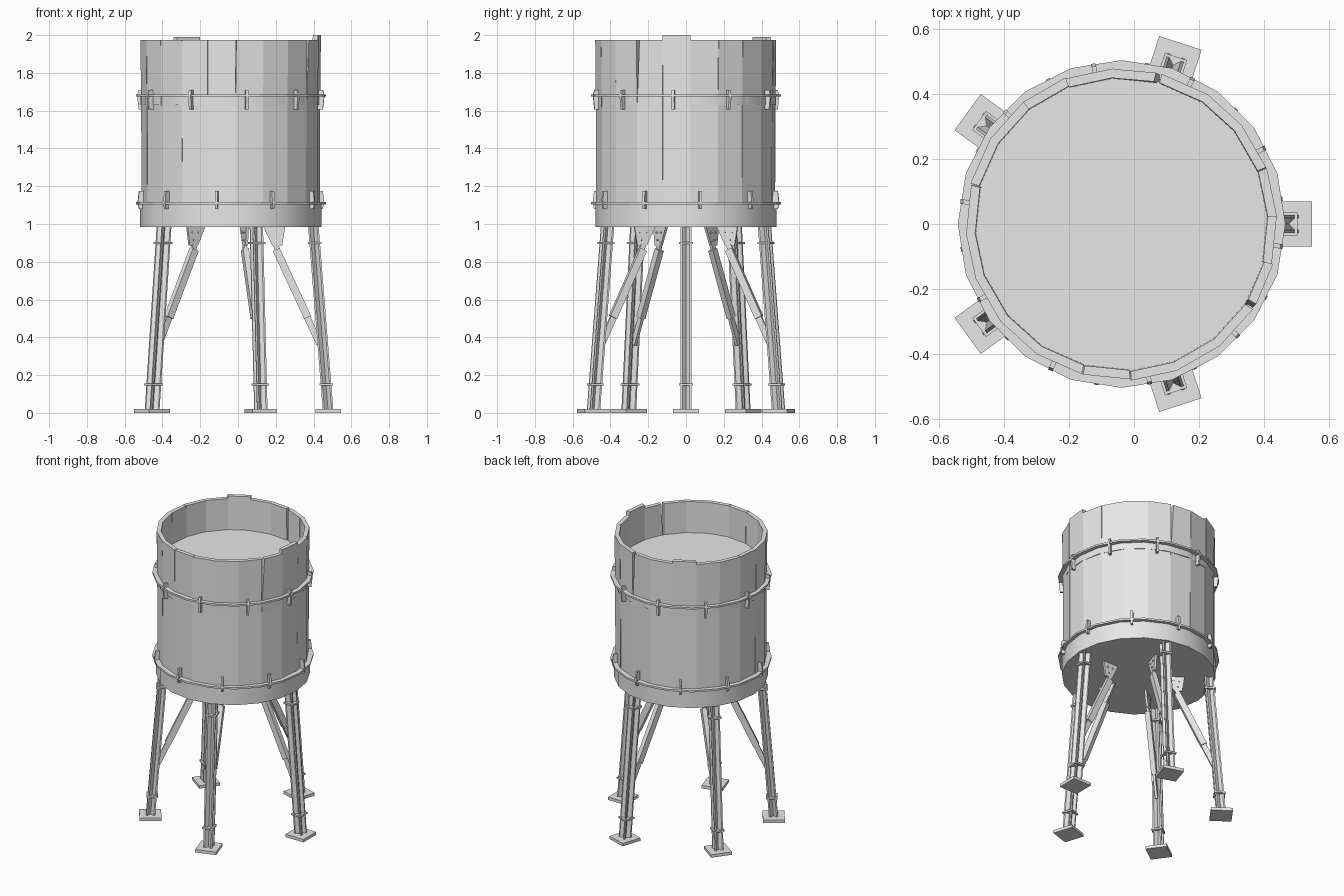
import bpy, bmesh, math, random
from mathutils import Matrix, Vector

random.seed(4)
cube = bpy.data.objects.get("Cube")
if cube:
    bpy.data.objects.remove(cube, do_unlink=True)

grey = bpy.data.materials.new("weathered_grey")
grey.use_nodes = True
grey.diffuse_color = (0.8, 0.8, 0.8, 1)
grey.node_tree.nodes["Principled BSDF"].inputs["Base Color"].default_value = (0.8, 0.8, 0.8, 1)

CENTRE = Matrix.Translation((-0.038, 0, 0))
SIDES = 20
STEP = 360 / SIDES


def loft(name, rings, angle=0, closed=False, smooth=False):
    """Skin matching rings of points; cap the ends, or join last ring to first."""
    bm = bmesh.new()
    rows = [[bm.verts.new(p) for p in ring] for ring in rings]
    n = len(rows[0])
    pairs = list(zip(rows, rows[1:]))
    if closed:
        pairs.append((rows[-1], rows[0]))
    else:
        bm.faces.new(rows[0][::-1])
        bm.faces.new(rows[-1])
    for a, b in pairs:
        for i in range(n):
            j = (i + 1) % n
            bm.faces.new((a[i], a[j], b[j], b[i]))
    bmesh.ops.recalc_face_normals(bm, faces=bm.faces)
    mesh = bpy.data.meshes.new(name)
    bm.to_mesh(mesh)
    bm.free()
    mesh.materials.append(grey)
    ob = bpy.data.objects.new(name, mesh)
    bpy.context.collection.objects.link(ob)
    ob.matrix_world = CENTRE @ Matrix.Rotation(math.radians(angle), 4, "Z")
    if smooth:
        bpy.ops.object.select_all(action="DESELECT")
        ob.select_set(True)
        bpy.context.view_layer.objects.active = ob
        bpy.ops.object.shade_smooth_by_angle(angle=math.radians(30))
    return ob


def polar(r, deg, z):
    a = math.radians(deg)
    return Vector((r * math.cos(a), r * math.sin(a), z))


def circle(r, z):
    return [polar(r, i * STEP, z) for i in range(SIDES)]


def plate(name, outline, thickness, angle):
    """Upright plate in the radial plane, outline given as (radius, z)."""
    t = thickness / 2
    return loft(name, [[(x, y, z) for x, z in outline] for y in (-t, t)], angle)


def bar(name, p, q, width, thickness, angle):
    p, q = Vector(p), Vector(q)
    d = (q - p).normalized()
    n = Vector((-d.y, d.x)) * width / 2
    plate(name, [p - n, q - n, q + n, p + n], thickness, angle)


def slab(name, x, z, size, height, angle):
    s = size / 2
    square = [(-s, -s), (s, -s), (s, s), (-s, s)]
    loft(name, [[(x + u, v, h) for u, v in square] for h in (z, z + height)], angle)


# Tank: round base, hoop strip and inner floor
loft("tank_base", [circle(0.48, 0.985), circle(0.48, 1.11)], smooth=True)
loft("tank_floor", [circle(0.455, 1.72), circle(0.455, 1.76)])
loft("hoop_strip", [circle(0.477, 1.63), circle(0.477, 1.68),
                    circle(0.46, 1.68), circle(0.46, 1.63)], closed=True, smooth=True)

# Staves: two stand tall, some have split upper corners
tall = {6: 1.99, 19: 2.0}
splits = {4: 2.2, 18: 2.2, 14: 0.5, 15: 0.5, 9: 0.5, 1: 0.4}
for i in range(SIDES):
    start = i * STEP + 3
    end = start + STEP
    shift = random.uniform(-0.004, 0.002)
    top = tall.get(i, 1.973)
    rings = []
    for z, r, trim in ((1.0, 0.474, 0), (1.6, 0.476, 0), (top, 0.48, splits.get(i, 0))):
        outer, inner = r + shift, r + shift - 0.028
        rings.append([polar(outer, start + trim, z), polar(outer, end, z),
                      polar(inner, end, z), polar(inner, start + trim, z)])
    loft("stave", rings)

# Hoops with their clamps
for z, offset, low, high in ((1.11, -63, 1.08, 1.175), (1.68, -80, 1.605, 1.71)):
    loft("hoop", [circle(0.503, z - 0.006), circle(0.503, z + 0.006),
                  circle(0.462, z + 0.006), circle(0.462, z - 0.006)], closed=True)
    for k in range(10):
        plate("hoop_clamp", [(0.465, low), (0.492, low), (0.5, z), (0.492, high), (0.465, high)],
              0.014, offset + 36 * k)

# Legs, feet and braces
H, TIP, NOTCH = 0.028, 0.019, 0.009
quarter = [(H, -H), (H, -TIP), (NOTCH, 0), (H, TIP)]
star = []
for k in range(4):
    turn = Matrix.Rotation(k * math.pi / 2, 2)
    star += [turn @ Vector(p) for p in quarter]


def leg_radius(z):
    return 0.516 - 0.08 * z


for k in range(5):
    a = 72 * k
    slab("foot_plate", 0.516, 0, 0.137, 0.02, a)
    loft("leg", [[(leg_radius(z) + p.x, p.y, z) for p in star] for z in (0.01, 0.99)], a)
    for z in (0.145, 0.895):
        slab("leg_collar", leg_radius(z), z, 0.072, 0.011, a)
    plate("gusset", [(0.17, 0.99), (0.288, 0.99), (0.272, 0.885), (0.22, 0.885)], 0.014, a)
    for x, z in ((0.215, 0.955), (0.255, 0.955), (0.245, 0.915)):
        hexagon = [(x + 0.007 * math.cos(i * math.pi / 3), z + 0.007 * math.sin(i * math.pi / 3))
                   for i in range(6)]
        plate("gusset_bolt", hexagon, 0.024, a)
    bar("brace_link", (0.23, 0.91), (0.26, 0.83), 0.028, 0.016, a)
    bar("brace", (0.24, 0.865), (0.407, 0.505), 0.04, 0.032, a)
    bar("brace_foot", (0.395, 0.525), (0.47, 0.365), 0.034, 0.016, a)
